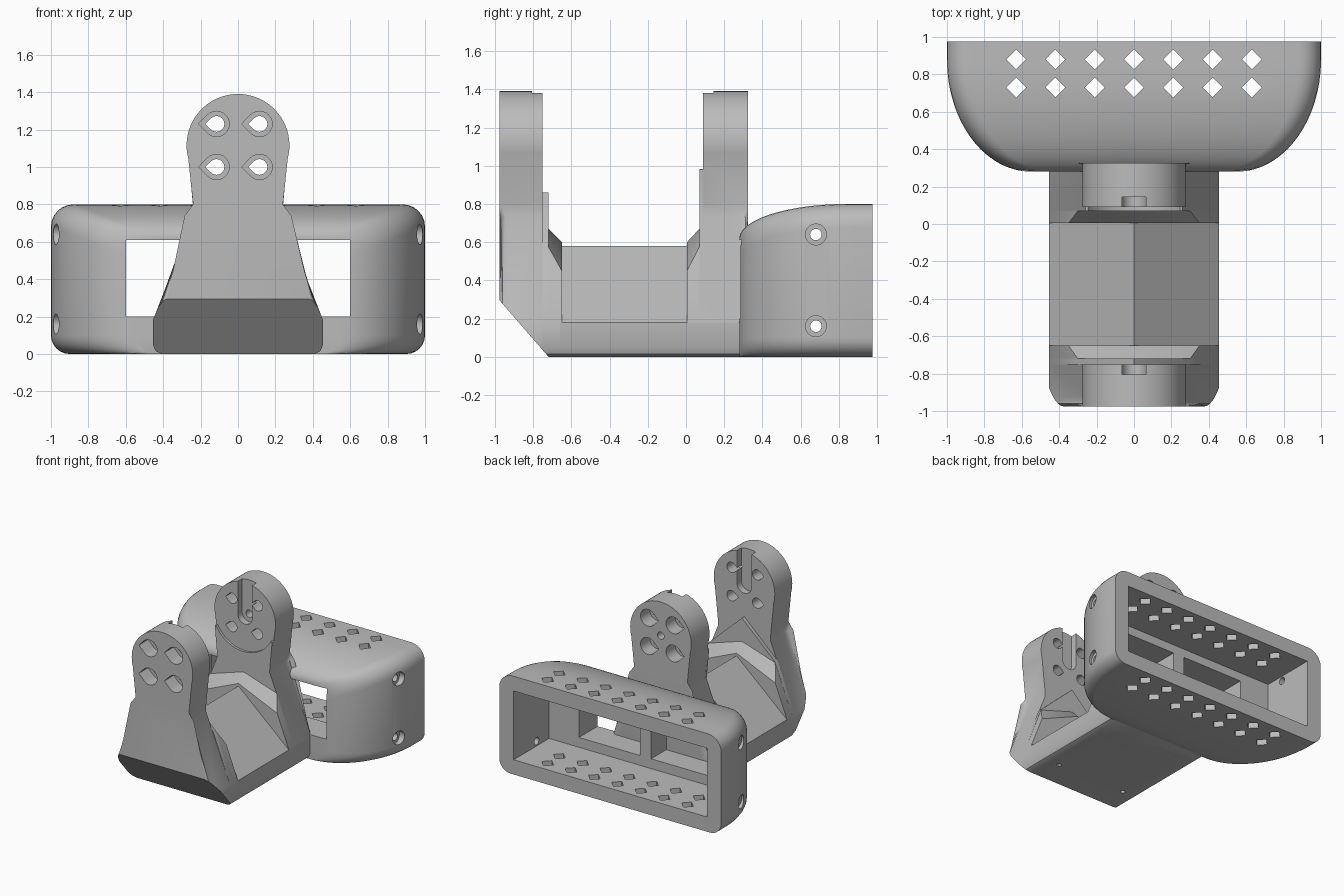
import bpy, bmesh
from math import sin, cos, pi, radians, sqrt

cube = bpy.data.objects.get("Cube")
if cube:
    bpy.data.objects.remove(cube, do_unlink=True)

grey = bpy.data.materials.new("plain_grey")
grey.use_nodes = True
COLOUR = (0.5, 0.5, 0.5, 1)
grey.diffuse_color = COLOUR
grey.node_tree.nodes["Principled BSDF"].inputs["Base Color"].default_value = COLOUR


# Helpers -------------------------------------------------------------
def solid(name, lofts, round_y=None, chamfer=False):
    """Closed mesh from one or more lofts, each a list of equal rings."""
    bm = bmesh.new()
    for rings in lofts:
        rows = [[bm.verts.new(p) for p in ring] for ring in rings]
        for a, b in zip(rows, rows[1:]):
            for i in range(len(a)):
                j = (i + 1) % len(a)
                bm.faces.new((a[i], a[j], b[j], b[i]))
        bm.faces.new(rows[0])
        bm.faces.new(rows[-1])
    if round_y is not None:
        edges = [e for e in bm.edges
                 if all(abs(v.co.y - round_y) < 1e-4 for v in e.verts)]
        bmesh.ops.bevel(bm, geom=edges, offset=0.05, segments=4, profile=0.5,
                        affect='EDGES', clamp_overlap=False)
    if chamfer:
        cut = bmesh.ops.bisect_plane(
            bm, geom=bm.verts[:] + bm.edges[:] + bm.faces[:],
            plane_co=(0, -0.72, 0), plane_no=(0, -0.3, -0.26), clear_outer=True)
        edges = [g for g in cut["geom_cut"] if isinstance(g, bmesh.types.BMEdge)]
        bmesh.ops.holes_fill(bm, edges=edges, sides=0)
    bmesh.ops.recalc_face_normals(bm, faces=bm.faces)
    mesh = bpy.data.meshes.new(name)
    bm.to_mesh(mesh)
    bm.free()
    mesh.materials.append(grey)
    obj = bpy.data.objects.new(name, mesh)
    bpy.context.collection.objects.link(obj)
    return obj


def prism(ring, axis, a, b):
    place = {'x': lambda u, v, t: (t, u, v),
             'y': lambda u, v, t: (u, t, v),
             'z': lambda u, v, t: (u, v, t)}[axis]
    return [[place(u, v, t) for u, v in ring] for t in (a, b)]


def arc(cx, cz, r, start, end, n):
    steps = [radians(start + (end - start) * i / n) for i in range(n + 1)]
    return [(cx + r * cos(t), cz + r * sin(t)) for t in steps]


def circle(cx, cz, r, n=24):
    return arc(cx, cz, r, 0, 360, n)[:-1]


def teardrop(cx, cz, r):
    return arc(cx, cz, r, -135, 135, 18) + [(cx - 1.41 * r, cz)]


def rect(u0, u1, v0, v1):
    return [(u0, v0), (u1, v0), (u1, v1), (u0, v1)]


def mirrored(half):
    """Close a right-hand half profile by mirroring it in x."""
    return half + [(-x, z) for x, z in reversed(half) if x > 1e-5]


def activate(obj):
    bpy.ops.object.select_all(action='DESELECT')
    obj.select_set(True)
    bpy.context.view_layer.objects.active = obj


def cut(obj, lofts):
    cutter = solid("cutter", lofts)
    cutter.hide_render = True
    mod = obj.modifiers.new("cut", 'BOOLEAN')
    mod.operation = 'DIFFERENCE'
    mod.solver = 'EXACT'
    mod.object = cutter
    activate(obj)
    bpy.ops.object.modifier_apply(modifier=mod.name)
    bpy.data.objects.remove(cutter, do_unlink=True)


# Housing: rounded slices stacked from front to back --------------------
def slice_ring(w, top, y):
    r, low = 0.12, 0.1
    pts = (arc(w - low, low, low, -90, 0, 6) + arc(w - r, top - r, r, 0, 90, 6))
    return [(x, y, z) for x, z in mirrored(pts)]


slices = []
for i in range(25):
    t = pi / 2 * i / 24
    y = 0.88 - 0.6 * cos(t)
    k = min(1, (y - 0.28) / 0.57)
    slices.append(slice_ring(0.55 + 0.45 * sin(t), 0.62 + 0.18 * sqrt(1 - (1 - k) ** 2), y))
slices.append(slice_ring(1, 0.8, 0.975))
housing = solid("housing", [slices])

cut(housing, [prism(rect(-0.87, 0.87, 0.12, 0.68), 'y', 0.52, 1.2)])
cut(housing, [prism(rect(min(s * 0.05, s * 0.6), max(s * 0.05, s * 0.6), 0.2, 0.61),
                    'y', 0.1, 0.6) for s in (-1, 1)])
cut(housing, [prism(circle(0.21 * i, y, 0.053, 4), 'z', -0.5, 1.5)
              for i in range(-3, 4) for y in (0.73, 0.88)])
cut(housing, [prism(circle(0.68, z, 0.055), 'x', s * 0.94, s * 1.2)
              for z in (0.16, 0.64) for s in (-1, 1)])
cut(housing, [prism(circle(0.68, z, 0.03), 'x', -1.5, 1.5) for z in (0.16, 0.64)])

# Bracket base with a ridged top ---------------------------------------
foot = [(0.405, 0), (0.44, 0.015), (0.455, 0.05), (0.455, 0.18)]
base = solid("bracket_base", [prism(mirrored(foot + [(0, 0.58)]), 'y', -0.66, 0.29)])
cut(base, [prism(circle(x, y, 0.018, 12), 'z', -0.1, 0.12)
           for x in (-0.31, 0.31) for y in (-0.5, 0.13)])

# Arms: outline, raised rib and sloped gusset ----------------------------
HUB = 1.115
outline = mirrored(foot + [(0.235, 0.73), (0.24, 0.8)] + arc(0, HUB, 0.275, -15, 90, 20))
peak_rib = mirrored(foot + [(0.3, 0.58), (0, 0.86)])
arc_rib = mirrored(foot + [(0.235, 0.73), (0.258, 0.98)] + arc(0, HUB, 0.28, -28, -90, 12))
high = mirrored(foot + [(0.3, 0.575), (0, 0.67)])
low = mirrored(foot + [(0.35, 0.45), (0, 0.6)])


def make_arm(side, outer, inner, rib_y, end_y, rib, front):
    arm = solid(side + "_arm", [prism(outline, 'y', outer, inner)], outer, front)
    solid(side + "_arm_rib", [prism(rib, 'y', inner, rib_y)], None, front)
    solid(side + "_arm_gusset", [[[(x, rib_y, z) for x, z in high],
                                  [(x, end_y, z) for x, z in low]]], None, front)
    d = 1 if inner > outer else -1
    spots = [(x, HUB + s * 0.115) for x in (-0.115, 0.115) for s in (-1, 1)]
    cut(arm, [prism(teardrop(x, z, 0.068), 'y', outer - d * 0.1, outer + d * 0.12)
              for x, z in spots])
    cut(arm, [prism(teardrop(x, z, 0.042), 'y', outer - d * 0.1, inner + d * 0.1)
              for x, z in spots])
    slot = arc(0, HUB, 0.065, 180, 360, 12) + [(0.065, 1.6), (-0.065, 1.6)]
    cut(arm, [prism(slot, 'y', inner - d * 0.055, inner + d * 0.1)])
    return arm


make_arm("front", -0.975, -0.75, -0.72, -0.65, peak_rib, True)
rear = make_arm("rear", 0.325, 0.09, 0.07, 0.005, arc_rib, False)
cut(rear, [prism(circle(0, HUB, 0.03), 'y', -0.1, 0.5)])

# Smooth curves, crisp edges ---------------------------------------------
for obj in list(bpy.context.collection.objects):
    if obj.type == 'MESH' and obj.data.materials and obj.data.materials[0] == grey:
        activate(obj)
        bpy.ops.object.shade_smooth_by_angle(angle=radians(30))
